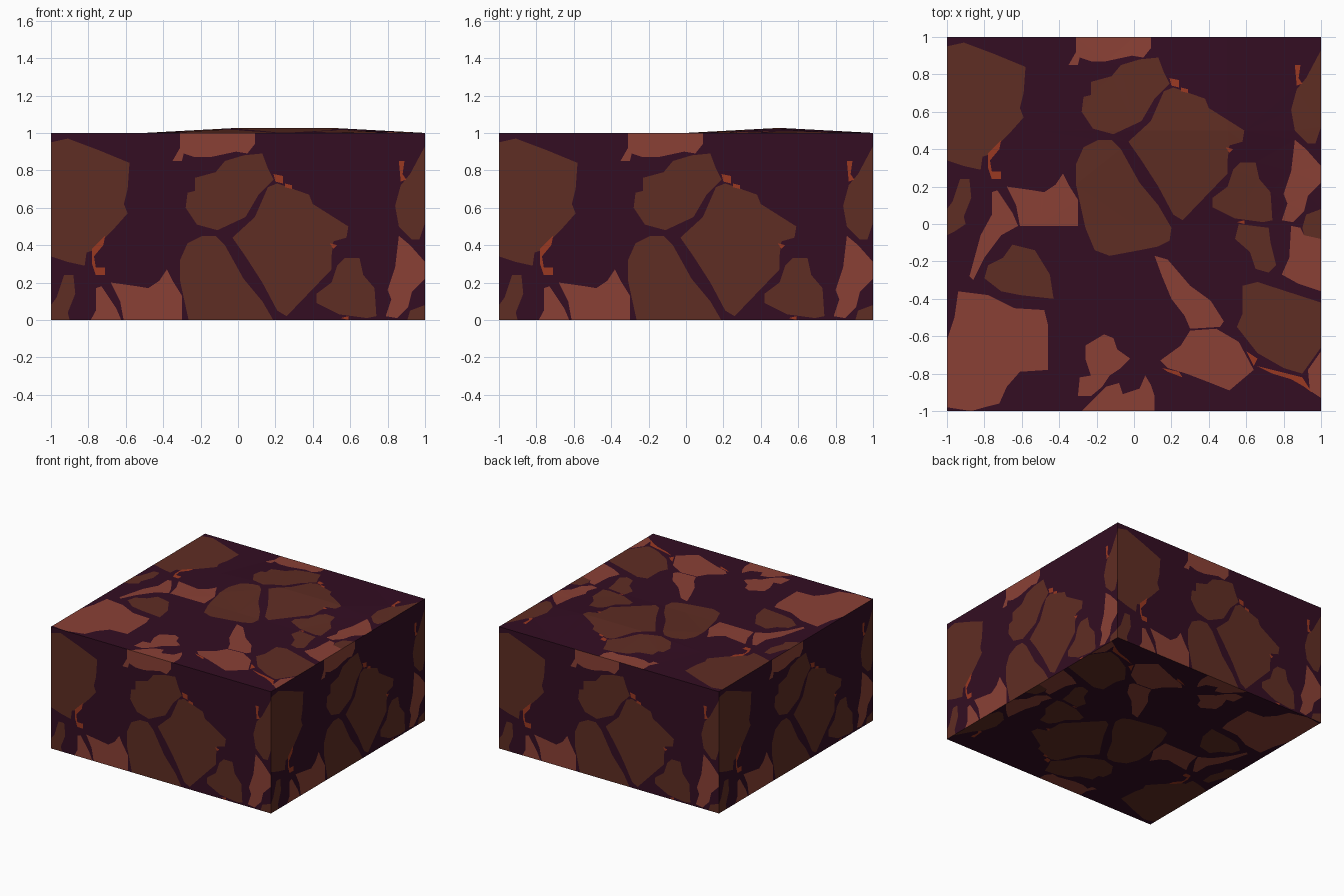
import bpy
import bmesh
import math
from mathutils import Matrix, Vector
from mathutils.geometry import delaunay_2d_cdt

default_cube = bpy.data.objects.get("Cube")
if default_cube:
    bpy.data.objects.remove(default_cube, do_unlink=True)


def make_material(name, red, green, blue):
    """Flat material from display values, converted to linear."""
    def linear(value):
        value /= 255
        return value / 12.92 if value <= 0.04045 else ((value + 0.055) / 1.055) ** 2.4
    colour = (linear(red), linear(green), linear(blue), 1.0)
    material = bpy.data.materials.new(name)
    material.use_nodes = True
    material.diffuse_color = colour
    material.node_tree.nodes["Principled BSDF"].inputs["Base Color"].default_value = colour
    return material


materials = [
    make_material("dark plum mortar", 51, 13, 34),
    make_material("brown stone", 95, 45, 35),
    make_material("rust pink stone", 138, 64, 53),
    make_material("orange chip", 154, 56, 33),
]
MORTAR, BROWN, PINK, ORANGE = range(4)

# The pattern tile: a square of outlines that all the sides share
tile_points, tile_faces, tile_colours = [], [], []


def add_outline(colour, points):
    """Add a closed outline to the tile, wound counter-clockwise."""
    area = sum(a.cross(b) for a, b in zip(points, points[1:] + points[:1]))
    if area < 0:
        points = points[::-1]
    start = len(tile_points)
    tile_points.extend(points)
    tile_faces.append(list(range(start, start + len(points))))
    tile_colours.append(colour)


def stone(colour, *hundredths):
    pairs = zip(hundredths[::2], hundredths[1::2])
    add_outline(colour, [Vector((u, v)) / 100 for u, v in pairs])


# Mortar squares, whose lines also carry the gentle bulge of the top
CELLS = 4
STEP = 2 / CELLS
for column in range(CELLS):
    for row in range(CELLS):
        u, v = column * STEP - 1, row * STEP - 1
        add_outline(MORTAR, [Vector((u, v)), Vector((u + STEP, v)),
                             Vector((u + STEP, v + STEP)), Vector((u, v + STEP))])
mortar_count = len(tile_faces)

# Brown stones, upper half
stone(BROWN, -100, 95, -91, 97, -75, 91, -58, 84, -59, 70, -61, 62, -59, 57,
      -67, 48, -78, 37, -81, 36, -82, 29, -91, 31, -100, 34)
stone(BROWN, -23, 76, -12, 79, -7, 85, 3, 88, 13, 89, 16, 81, 19, 75, 11, 67,
      4, 55, -11, 48, -22, 51, -28, 60, -27, 68, -23, 69)
stone(BROWN, 16, 71, 21, 73, 38, 67, 40, 62, 59, 50, 58, 44, 51, 42, 50, 34,
      50, 27, 26, 2, 21, 5, 13, 20, 4, 34, -3, 44, 9, 55)
stone(BROWN, 57, 33, 65, 33, 67, 24, 73, 17, 74, 2, 69, 1, 54, 3, 42, 9,
      42, 14, 50, 20, 53, 29)
stone(BROWN, 100, 93, 92, 78, 87, 72, 84, 61, 86, 50, 93, 43, 97, 43, 100, 52)

# Brown stones across the middle
stone(BROWN, -31, 21, -31, 32, -27, 41, -19, 45, -12, 45, -7, 40, 3, 22, 13, 10,
      20, -2, 19, -9, 13, -12, 3, -14, -13, -17, -21, -14, -26, -2)
stone(BROWN, -100, 8, -97, 12, -93, 24, -88, 24, -87, 14, -91, 4, -90, 0,
      -96, -4, -100, -6)
stone(BROWN, 100, 8, 92, 5, 90, -2, 91, -6, 100, -9)

# Brown stones, lower half
stone(BROWN, -65, -11, -53, -14, -45, -27, -43, -40, -61, -38, -71, -36,
      -80, -29, -78, -22, -70, -18)
stone(BROWN, 58, -33, 66, -31, 100, -42, 100, -66, 90, -80, 80, -77, 66, -69,
      55, -55, 58, -48)
stone(BROWN, 56, 0, 72, -2, 73, -10, 76, -22, 72, -26, 65, -24, 62, -15, 54, -8)

# Pink stones, upper half
stone(PINK, -31, 100, 9, 100, 9, 94, 5, 89, -1, 90, -15, 87, -23, 87, -29, 89,
      -30, 85, -35, 85, -31, 92)
stone(PINK, -68, 20, -54, 18, -48, 17, -42, 21, -38, 27, -35, 21, -30, 13,
      -30, -1, -61, -1, -63, 10)
stone(PINK, -73, 18, -65, 6, -62, -1, -71, -6, -80, -18, -86, -30, -88, -28,
      -85, -17, -82, -6, -76, 5, -76, 17)
stone(PINK, 86, 45, 92, 40, 100, 31, 100, 22, 93, 15, 91, 7, 85, 1, 79, 2,
      82, 11, 80, 16, 84, 28)

# Pink stones, lower half
stone(PINK, -94, -36, -78, -38, -64, -45, -48, -46, -46, -54, -46, -78, -61, -79,
      -68, -87, -72, -96, -80, -98, -87, -100, -100, -98, -100, -62, -96, -50)
stone(PINK, 11, -17, 18, -19, 30, -33, 41, -41, 48, -52, 46, -55, 30, -56,
      27, -49, 20, -40, 15, -28)
stone(PINK, -26, -65, -16, -59, -11, -61, -9, -67, -2, -72, -7, -77, -13, -81,
      -17, -87, -23, -92, -30, -92, -29, -82, -23, -81, -26, -72)
stone(PINK, -28, -100, -22, -94, -15, -87, -8, -85, -6, -91, 3, -88, 6, -81,
      9, -86, 11, -92, 11, -100)
stone(PINK, 14, -73, 25, -65, 30, -57, 44, -56, 56, -63, 64, -78, 51, -89,
      41, -85, 28, -80, 18, -77)
stone(PINK, 93, -78, 100, -68, 100, -93, 94, -89)
stone(PINK, 84, -1, 89, -2, 91, -6, 100, -8, 100, -36, 88, -32, 79, -27, 83, -18)

# Small orange chips and veins in the mortar
stone(ORANGE, -78, 38, -71, 45, -72, 40, -77, 34, -76, 28, -71, 28, -71, 24,
      -76, 24, -78, 30)
stone(ORANGE, 19, 78, 24, 77, 24, 73, 20, 74)
stone(ORANGE, 25, 73, 29, 72, 29, 70, 25, 71)
stone(ORANGE, 49, 41, 53, 40, 51, 38)
stone(ORANGE, 55, 1, 59, 2, 59, 0)
stone(ORANGE, 86, 85, 89, 85, 88, 78, 90, 75, 87, 74)
stone(ORANGE, 15, -77, 24, -79, 26, -82, 18, -79)
stone(ORANGE, 60, -68, 66, -72, 64, -76)
stone(ORANGE, 66, -76, 78, -79, 90, -82, 95, -90, 91, -87, 84, -83, 74, -80)

# Cut the outlines into one flat sheet of triangles
cut_points, _, cut_faces, _, _, face_sources = delaunay_2d_cdt(
    tile_points, [], tile_faces, 1, 0.0001)


def bulge(u, v):
    """Low ridge behind the centre of the top."""
    across = max(0, min(1, (u + 0.5) / 0.5, (1 - u) / 0.5))
    along = max(0, 1 - abs(v - 0.5) / 0.5)
    return 0.027 * across * along


def add_side(mesh, place, half=False):
    """Lay the tile, or only its upper half, on one side of the block."""
    verts = {}
    for corners, sources in zip(cut_faces, face_sources):
        centre = sum((cut_points[i] for i in corners), Vector((0, 0))) / len(corners)
        if (half and centre.y < 0) or min(sources, default=mortar_count) >= mortar_count:
            continue
        for i in corners:
            if i not in verts:
                verts[i] = mesh.verts.new(place(*cut_points[i]))
        face = mesh.faces.new([verts[i] for i in corners])
        face.material_index = tile_colours[max(sources)]


# Block: bulged top, flat base and four matching walls
block = bmesh.new()
add_side(block, lambda u, v: (u, v, 1 + bulge(u, v)))
add_side(block, lambda u, v: (u, -v, 0))
for quarter in range(4):
    turn = Matrix.Rotation(quarter * math.pi / 2, 3, "Z")
    add_side(block, lambda u, v: turn @ Vector((u, -1, v)), half=True)
bmesh.ops.remove_doubles(block, verts=block.verts, dist=0.0001)

block_mesh = bpy.data.meshes.new("stone_block")
block.to_mesh(block_mesh)
block.free()
for material in materials:
    block_mesh.materials.append(material)
stone_block = bpy.data.objects.new("stone_block", block_mesh)
bpy.context.collection.objects.link(stone_block)
